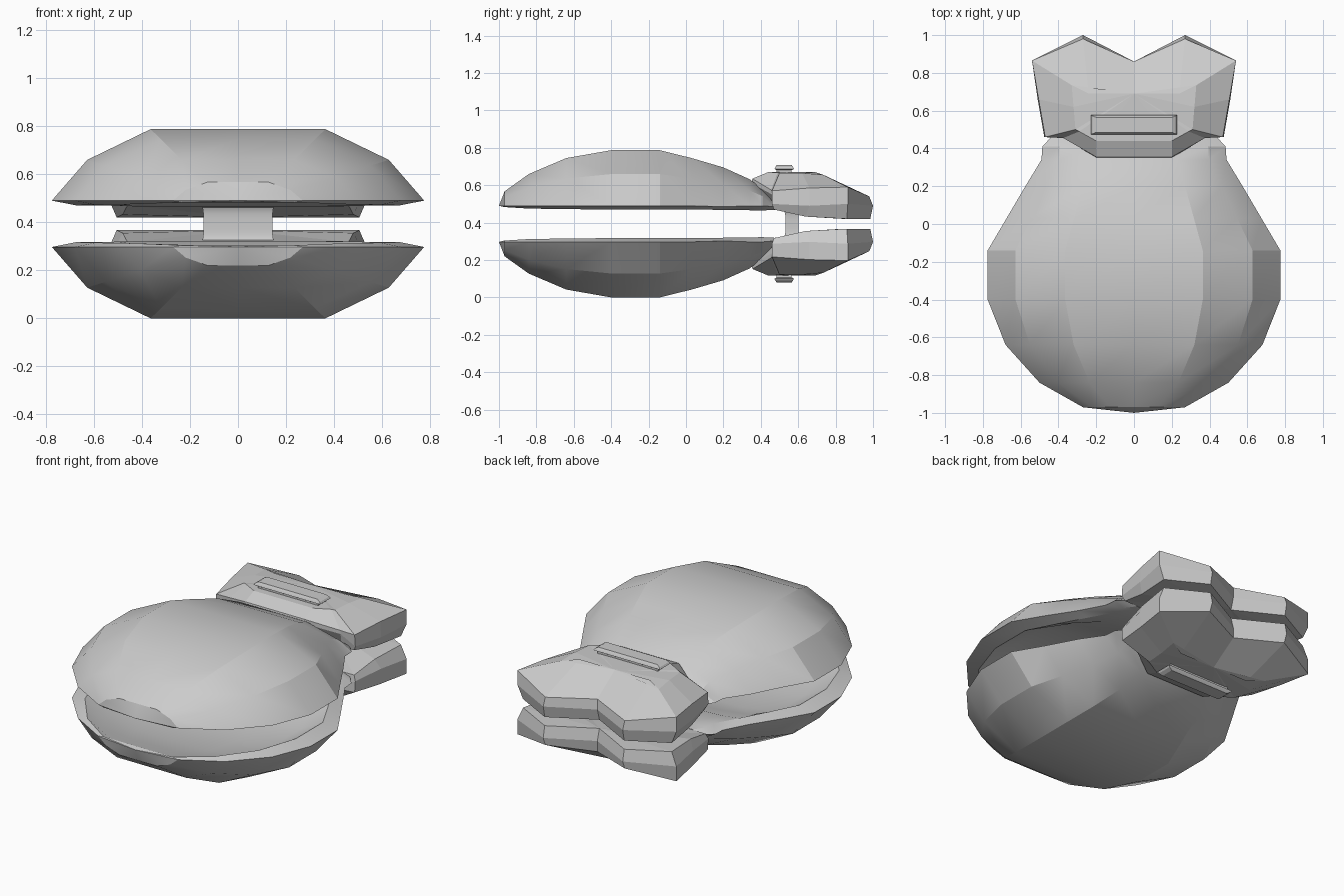
import bpy, bmesh, math

if "Cube" in bpy.data.objects:
    bpy.data.objects.remove(bpy.data.objects["Cube"])

HEIGHT = 0.787  # the two halves mirror about HEIGHT / 2


def finish(name, bm, flip=False, smooth=None):
    """Turn a bmesh into an object, optionally flipped to the lower half."""
    if flip:
        for v in bm.verts:
            v.co.z = HEIGHT - v.co.z
    bmesh.ops.remove_doubles(bm, verts=bm.verts, dist=1e-5)
    bmesh.ops.recalc_face_normals(bm, faces=bm.faces)
    me = bpy.data.meshes.new(name)
    bm.to_mesh(me)
    bm.free()
    ob = bpy.data.objects.new(name, me)
    bpy.context.collection.objects.link(ob)
    if smooth:
        bpy.ops.object.select_all(action='DESELECT')
        bpy.context.view_layer.objects.active = ob
        ob.select_set(True)
        bpy.ops.object.shade_smooth_by_angle(angle=math.radians(smooth))
    return ob


def loft(loops, start=None, end=None):
    """Skin closed loops of equal length; fan each end to a point."""
    bm = bmesh.new()
    rings = [[bm.verts.new(p) for p in lp] for lp in loops]
    n = len(rings[0])
    for a, b in zip(rings, rings[1:]):
        for i in range(n):
            j = (i + 1) % n
            bm.faces.new((a[i], a[j], b[j], b[i]))
    for ring, tip in ((rings[0], start), (rings[-1], end)):
        if tip is None:
            bm.faces.new(ring)
        else:
            c = bm.verts.new(tip)
            for i in range(n):
                bm.faces.new((ring[i], ring[(i + 1) % n], c))
    return bm


def mirrored(half):
    """Complete a half loop (first and last points on x = 0)."""
    return half + [(-x, y, z) for x, y, z in reversed(half[1:-1])]


def shell(name, flip):
    # stations: y, half width, rim z, crown z, lip z, cavity roof z
    stations = [
        (-0.97, 0.27, 0.49, 0.567, 0.483, 0.483),
        (-0.84, 0.50, 0.49, 0.66, 0.475, 0.52),
        (-0.64, 0.68, 0.49, 0.745, 0.472, 0.57),
        (-0.40, 0.775, 0.49, 0.787, 0.47, 0.59),
        (-0.14, 0.775, 0.49, 0.787, 0.47, 0.59),
        (0.03, 0.675, 0.49, 0.745, 0.47, 0.55),
        (0.20, 0.575, 0.485, 0.695, 0.468, 0.49),
        (0.34, 0.49, 0.49, 0.632, 0.466, 0.466),
        (0.41, 0.485, 0.49, 0.58, 0.465, 0.465),
        (0.47, 0.43, 0.485, 0.515, 0.468, 0.468),
    ]
    loops = []
    for y, w, rim, top, lip, roof in stations:
        h, c = top - rim, roof - lip
        half = [(0, y, top), (0.47 * w, y, top), (0.81 * w, y, rim + 0.57 * h),
                (w, y, rim), (0.87 * w, y, lip), (0.68 * w, y, lip + 0.65 * c),
                (0.35 * w, y, roof), (0, y, roof)]
        loops.append(mirrored(half))
    return finish(name, loft(loops, start=(0, -1.0, 0.49), end=(0, 0.47, 0.49)),
                  flip, smooth=22)


def grip(name, flip):
    # half outlines stacked from the underside to the flat top
    under = [(0, .46, .47), (.2, .46, .47), (.375, .47, .47), (.46, .47, .47),
             (.48, .64, .432), (.505, .86, .42), (.27, .985, .42), (0, .84, .42)]
    lower = [(0, .35, .61), (.2, .35, .61), (.375, .46, .55), (.475, .46, .50),
             (.51, .66, .49), (.54, .865, .50), (.27, 1.0, .49), (0, .86, .49)]
    upper = [(0, .355, .635), (.2, .355, .635), (.375, .455, .575), (.47, .46, .57),
             (.505, .66, .585), (.54, .865, .59), (.27, .98, .54), (0, .86, .555)]
    top = [(0, .44, .67), (.2, .44, .67), (.29, .49, .668), (.31, .50, .665),
           (.32, .62, .665), (.33, .735, .655), (.24, .69, .67), (0, .69, .67)]
    bm = loft([mirrored(l) for l in (under, lower, upper, top)],
              start=under[-1], end=top[-1])
    return finish(name, bm, flip)


def slab(layers, cy):
    """Stack of rectangles: (half x, half y, z)."""
    return loft([[(-a, cy - b, z), (a, cy - b, z), (a, cy + b, z), (-a, cy + b, z)]
                 for a, b, z in layers])


# shells, grips and raised strap bars, upper and lower
for side, flip in (("upper", False), ("lower", True)):
    shell(side + "_shell", flip)
    grip(side + "_grip", flip)
    finish(side + "_strap_bar",
           slab([(.205, .040, .64), (.205, .040, .68), (.227, .052, .687),
                 (.220, .047, .697), (.200, .040, .708)], 0.525), flip)

# waisted strap joining the two halves
waist = []
for i in range(9):
    t = i / 4 - 1
    waist.append((.143 + .013 * t ** 4, .034 + .018 * t ** 4, HEIGHT / 2 + .085 * t))
finish("strap", slab(waist, 0.567), smooth=40)
